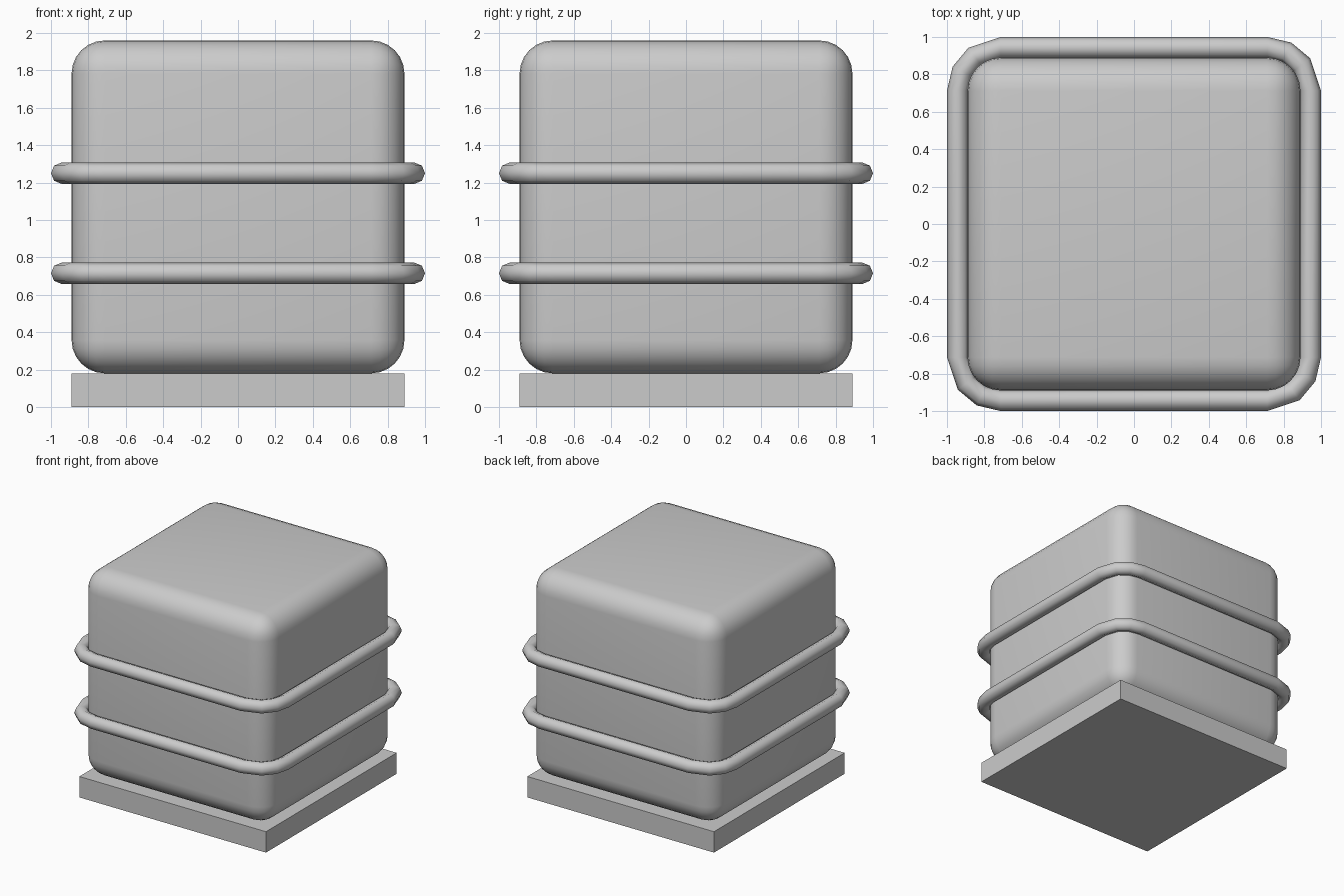
import bpy, bmesh
from math import radians, sin, cos, tau

if "Cube" in bpy.data.objects:
    bpy.data.objects.remove(bpy.data.objects["Cube"])


def box(name, size, z0):
    bpy.ops.mesh.primitive_cube_add(size=1, location=(0, 0, z0 + size[2] / 2))
    ob = bpy.context.object
    ob.name = name
    ob.scale = size
    bpy.ops.object.transform_apply(location=False, rotation=False, scale=True)
    return ob


def band(name, z, half=0.713, corner=0.23, r=0.057, sides=8):
    # Tube swept around a rounded square, going clockwise
    bm = bmesh.new()
    rings = []
    for k, (cx, cy) in enumerate([(1, 1), (1, -1), (-1, -1), (-1, 1)]):
        for a in (0, 26.5, 53, 90):
            t = radians(90 - 90 * k - a)
            ring = []
            for j in range(sides):
                p = tau * j / sides
                d = corner + r * cos(p)
                ring.append(bm.verts.new((cx * half + d * cos(t),
                                          cy * half + d * sin(t),
                                          r * sin(p))))
            rings.append(ring)
    for i, a in enumerate(rings):
        b = rings[(i + 1) % len(rings)]
        for j in range(sides):
            n = (j + 1) % sides
            bm.faces.new((a[j], a[n], b[n], b[j])).smooth = True
    bmesh.ops.recalc_face_normals(bm, faces=bm.faces)
    me = bpy.data.meshes.new(name)
    bm.to_mesh(me)
    bm.free()
    ob = bpy.data.objects.new(name, me)
    ob.location.z = z
    bpy.context.collection.objects.link(ob)


# Flat square base
box("base", (1.78, 1.78, 0.18), 0)

# Rounded body
body = box("body", (1.78, 1.78, 1.78), 0.18)
bev = body.modifiers.new("rounding", 'BEVEL')
bev.width = 0.178
bev.segments = 6
bpy.ops.object.modifier_apply(modifier=bev.name)
bpy.ops.object.shade_smooth()

# Two bands around the body
band("lower_band", 0.715)
band("upper_band", 1.25)
